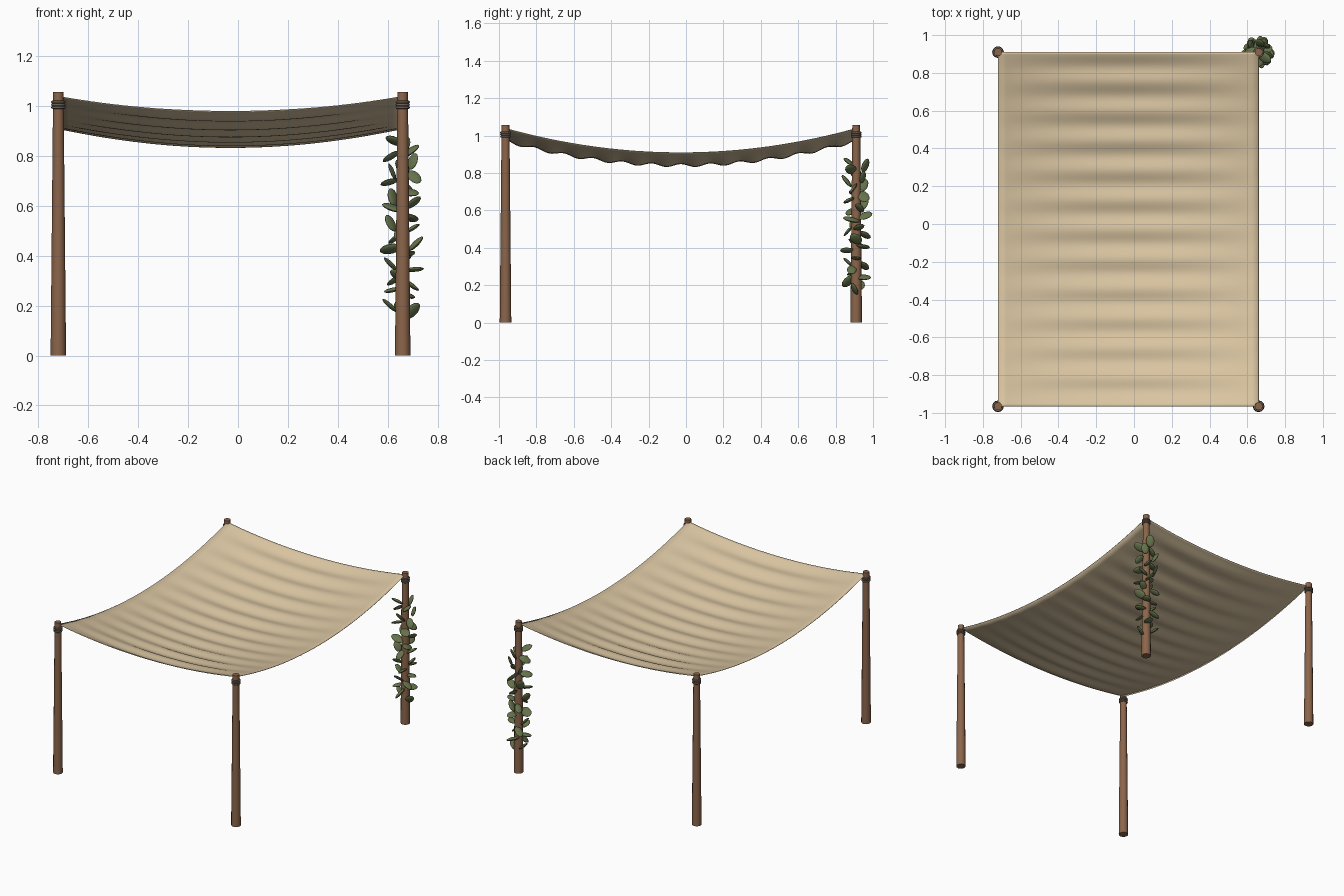
import bpy, bmesh, math, random
from mathutils import Vector, Matrix

if "Cube" in bpy.data.objects:
    bpy.data.objects.remove(bpy.data.objects["Cube"])

random.seed(4)
X0, X1, Y0, Y1 = -0.72, 0.66, -0.965, 0.91


def material(name, color):
    m = bpy.data.materials.new(name)
    m.diffuse_color = (*color, 1)
    m.use_nodes = True
    m.node_tree.nodes["Principled BSDF"].inputs["Base Color"].default_value = m.diffuse_color
    return m


wood = material("wood", (0.26, 0.13, 0.07))
rope = material("rope", (0.16, 0.12, 0.09))
canvas = material("canvas", (0.70, 0.56, 0.36))
green = material("leaf_green", (0.13, 0.17, 0.07))


def finish(ob, name, mat, angle=40):
    ob.name = name
    ob.data.materials.append(mat)
    bpy.ops.object.select_all(action='DESELECT')
    ob.select_set(True)
    bpy.context.view_layer.objects.active = ob
    bpy.ops.object.shade_smooth_by_angle(angle=math.radians(angle))


def from_bmesh(bm, name, mat):
    me = bpy.data.meshes.new(name)
    bm.to_mesh(me)
    bm.free()
    ob = bpy.data.objects.new(name, me)
    bpy.context.collection.objects.link(ob)
    finish(ob, name, mat)
    return ob


# Tapered posts, each with three turns of rope lashing
for fb, y in (("front", Y0), ("back", Y1)):
    for lr, x in (("left", X0), ("right", X1)):
        bpy.ops.mesh.primitive_cone_add(vertices=12, radius1=0.031, radius2=0.021,
                                        depth=1.055, location=(x, y, 0.5275))
        finish(bpy.context.object, f"{fb}_{lr}_post", wood)
        for i in range(3):
            bpy.ops.mesh.primitive_torus_add(major_radius=0.0235, minor_radius=0.0055,
                                             major_segments=16, minor_segments=8,
                                             location=(x, y, 0.994 + 0.011 * i))
            finish(bpy.context.object, f"{fb}_{lr}_lashing_{i + 1}", rope, 80)

# Sagging canopy with cross ripples that fade out at the side edges
NX, NY = 32, 144
bm = bmesh.new()
rows = []
for j in range(NY + 1):
    v = j / NY
    row = []
    for i in range(NX + 1):
        u = i / NX
        z = 1.04 - 0.068 * 4 * u * (1 - u) - 0.13 * 4 * v * (1 - v)
        z += 0.008 * math.sin(math.pi * u) * math.cos(24 * math.pi * v)
        row.append(bm.verts.new((X0 + (X1 - X0) * u, Y0 + (Y1 - Y0) * v, z)))
    rows.append(row)
for j in range(NY):
    for i in range(NX):
        bm.faces.new((rows[j][i], rows[j][i + 1], rows[j + 1][i + 1], rows[j + 1][i]))
canopy = from_bmesh(bm, "canopy", canvas)
solid = canopy.modifiers.new("thickness", 'SOLIDIFY')
solid.thickness = 0.003

# Climbing leaves: flattened ellipsoids spiralling up the back right post
bm = bmesh.new()
COUNT = 34
for k in range(COUNT):
    a = 2.4 * k + random.uniform(-0.4, 0.4)
    z = 0.18 + 0.68 * k / (COUNT - 1)
    r = random.uniform(0.042, 0.056)
    pos = Vector((X1 + r * math.cos(a) - 0.003, Y1 + r * math.sin(a), z))
    turn = (Matrix.Rotation(a + random.uniform(-0.7, 0.7), 4, 'Z')
            @ Matrix.Rotation(random.uniform(-1.2, 0.9), 4, 'Y')
            @ Matrix.Rotation(random.uniform(-0.7, 0.7), 4, 'X'))
    s = random.uniform(0.85, 1.1)
    size = Matrix.Diagonal((0.042 * s, 0.028 * s, 0.010 * s, 1))
    bmesh.ops.create_uvsphere(bm, u_segments=12, v_segments=8, radius=1,
                              matrix=Matrix.Translation(pos) @ turn @ size)
from_bmesh(bm, "vine_leaves", green)
